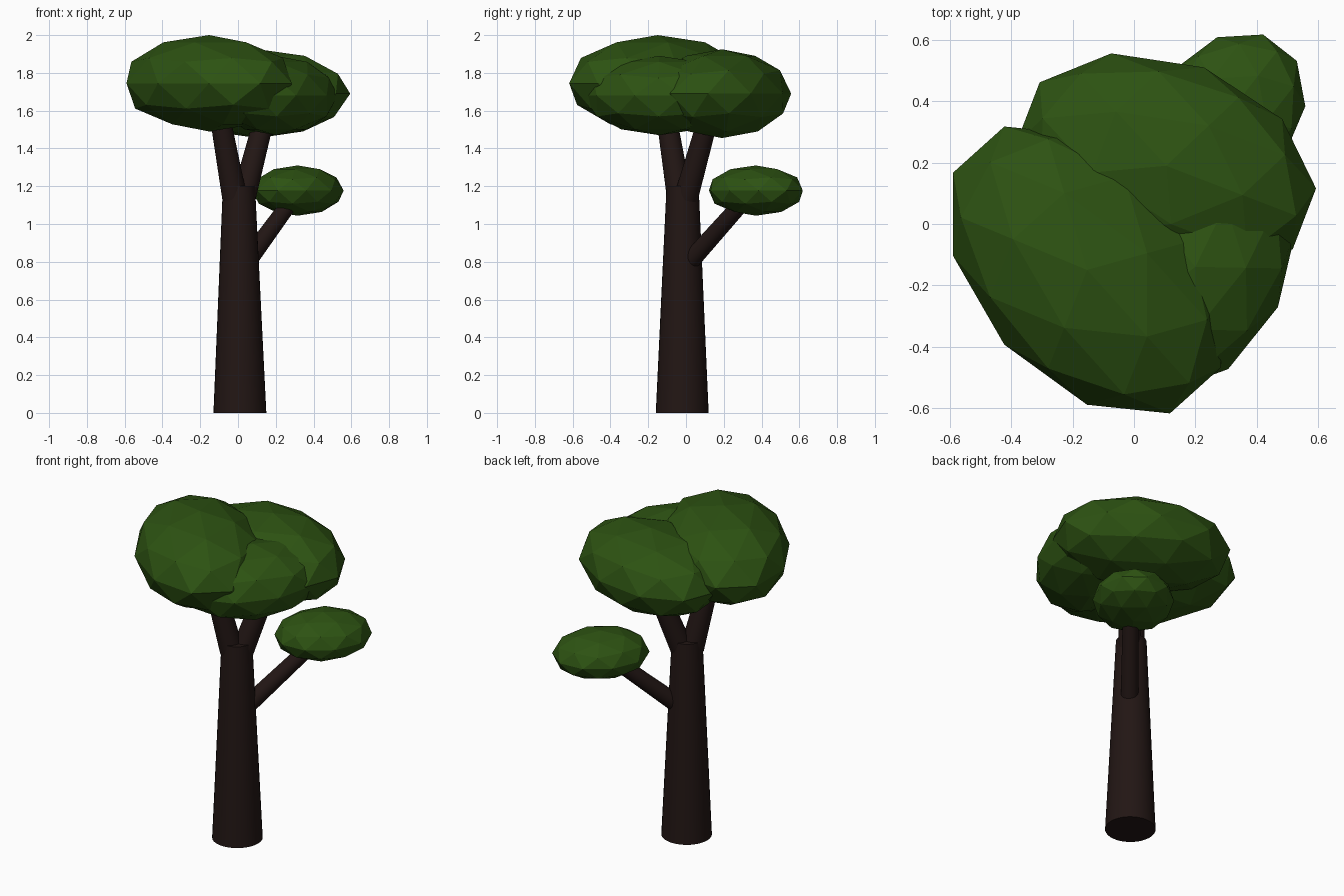
import bpy
import math
from mathutils import Vector

if "Cube" in bpy.data.objects:
    bpy.data.objects.remove(bpy.data.objects["Cube"])


def material(name, color):
    mat = bpy.data.materials.new(name)
    mat.diffuse_color = (*color, 1)
    mat.use_nodes = True
    mat.node_tree.nodes["Principled BSDF"].inputs["Base Color"].default_value = mat.diffuse_color
    return mat


BARK = material("bark", (0.016, 0.008, 0.007))
LEAF = material("leaf", (0.026, 0.085, 0.006))


def limb(name, start, end, r1, r2):
    """Tapered round limb between two points."""
    a, b = Vector(start), Vector(end)
    bpy.ops.mesh.primitive_cone_add(vertices=32, radius1=r1, radius2=r2,
                                    depth=(b - a).length, location=(a + b) / 2)
    ob = bpy.context.object
    ob.name = name
    ob.rotation_euler = (b - a).to_track_quat('Z', 'Y').to_euler()
    ob.data.materials.append(BARK)
    bpy.ops.object.shade_smooth_by_angle(angle=math.radians(30))


def foliage(name, center, radii, turn):
    """Flat-shaded, squashed leaf clump."""
    bpy.ops.mesh.primitive_ico_sphere_add(subdivisions=2, radius=1, location=center)
    ob = bpy.context.object
    ob.name = name
    ob.scale = radii
    ob.rotation_euler.z = math.radians(turn)
    ob.data.materials.append(LEAF)


# Trunk and branches
limb("trunk", (0.01, -0.02, 0), (0.005, -0.018, 1.2), 0.14, 0.085)
limb("front_branch", (-0.018, -0.035, 1.14), (-0.105, -0.112, 1.62), 0.066, 0.052)
limb("back_branch", (0.03, 0.0, 1.14), (0.155, 0.135, 1.62), 0.064, 0.052)
limb("low_branch", (0.04, 0.01, 0.79), (0.31, 0.34, 1.16), 0.05, 0.042)

# Crown clumps and the small clump on the low branch
foliage("front_left_foliage", (-0.153, -0.15, 1.745), (0.556, 0.364, 0.255), -48)
foliage("back_foliage", (0.105, 0.19, 1.69), (0.508, 0.344, 0.235), -21)
foliage("front_right_foliage", (0.2, -0.14, 1.68), (0.43, 0.30, 0.21), 64)
foliage("low_foliage", (0.316, 0.37, 1.177), (0.274, 0.226, 0.133), 52)
